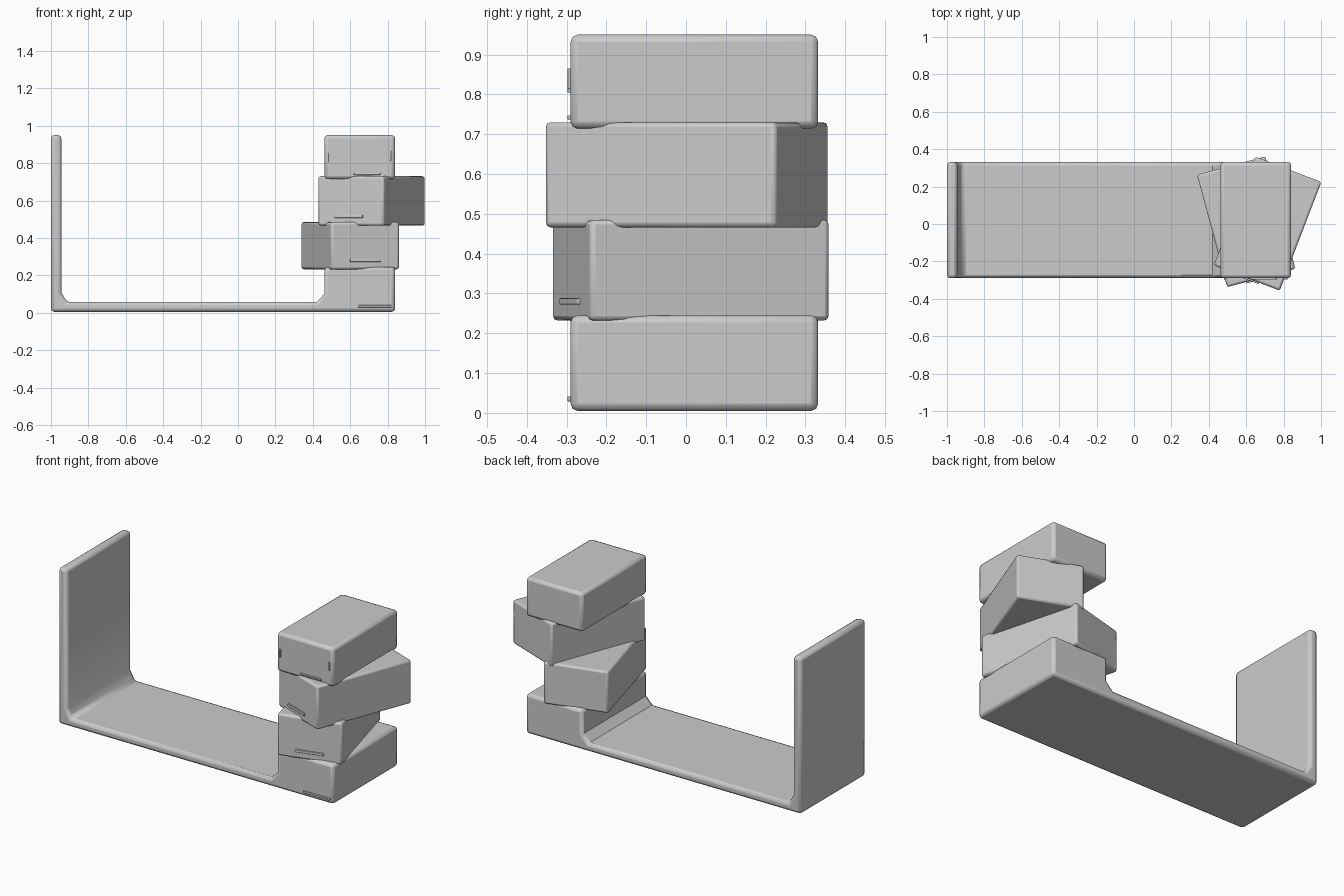
import bpy, bmesh
from math import radians
from mathutils import Matrix, Vector

if "Cube" in bpy.data.objects:
    bpy.data.objects.remove(bpy.data.objects["Cube"])


def finish(name, bm, bevel):
    mesh = bpy.data.meshes.new(name)
    bmesh.ops.recalc_face_normals(bm, faces=bm.faces)
    bm.to_mesh(mesh)
    bm.free()
    ob = bpy.data.objects.new(name, mesh)
    bpy.context.collection.objects.link(ob)
    mod = ob.modifiers.new("soft_edges", 'BEVEL')
    mod.width = bevel
    mod.segments = 2
    mod.limit_method = 'ANGLE'
    mod.angle_limit = radians(50)
    bpy.ops.object.select_all(action='DESELECT')
    ob.select_set(True)
    bpy.context.view_layer.objects.active = ob
    bpy.ops.object.shade_smooth_by_angle(angle=radians(30))
    return ob


def block(name, size, matrix, bevel):
    bm = bmesh.new()
    bmesh.ops.create_cube(bm, size=1, matrix=matrix @ Matrix.Diagonal((*size, 1)))
    return finish(name, bm, bevel)


# Floor plate, upright wall and lowest block share one side profile
profile = [(-1, 0.005), (0.84, 0.005), (0.84, 0.245), (0.462, 0.245), (0.462, 0.10),
           (0.42, 0.057), (-0.915, 0.057), (-0.945, 0.11), (-0.945, 0.95), (-1, 0.95)]
bm = bmesh.new()
face = bm.faces.new([bm.verts.new((x, -0.29, z)) for x, z in profile])
ext = bmesh.ops.extrude_face_region(bm, geom=[face])
bmesh.ops.translate(bm, vec=(0, 0.622, 0),
                    verts=[v for v in ext["geom"] if isinstance(v, bmesh.types.BMVert)])
finish("base_and_wall", bm, 0.018)

# Stacked blocks: centre x, y, bottom, top, twist, front ridge (local x, z, length, height)
W, D = 0.378, 0.622
stack = [
    ("lowest_block", 0.651, 0.021, 0.005, 0.245, 0, [(0.08, 0.035, 0.18, 0.012)]),
    ("left_twisted_block", 0.60, 0.012, 0.232, 0.485, 15, [(0.0, 0.28, 0.17, 0.016)]),
    ("right_twisted_block", 0.714, 0.002, 0.466, 0.73, -21, [(-0.01, 0.515, 0.16, 0.016)]),
    ("top_block", 0.651, 0.021, 0.714, 0.95, 0,
     [(-0.165, 0.83, 0.008, 0.05), (0.165, 0.84, 0.008, 0.05), (0.04, 0.742, 0.14, 0.01)]),
]
for name, x, y, z0, z1, twist, ridges in stack:
    place = Matrix.Translation((x, y, 0)) @ Matrix.Rotation(radians(twist), 4, 'Z')
    if name != "lowest_block":
        block(name, (W, D, z1 - z0), place @ Matrix.Translation((0, 0, (z0 + z1) / 2)),
              0.018 if twist == 0 else 0.012)
    # Thin raised ridges on the front face
    for i, (rx, rz, length, height) in enumerate(ridges):
        block(f"{name}_ridge_{i + 1}", (length, 0.014, height),
              place @ Matrix.Translation((rx, -D / 2 - 0.001, rz)), 0.002)
